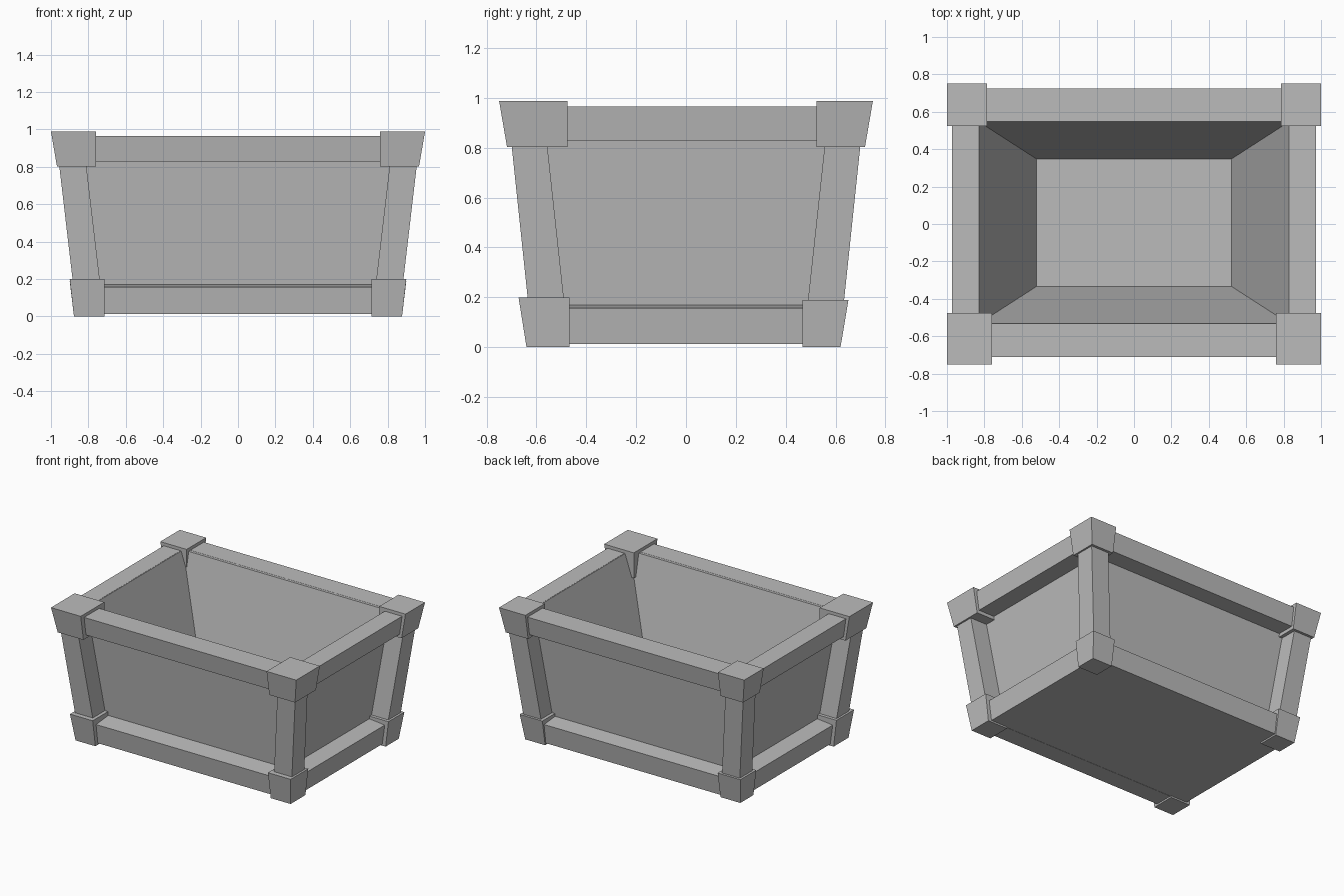
import bpy
import bmesh

cube = bpy.data.objects.get("Cube")
if cube:
    bpy.data.objects.remove(cube, do_unlink=True)

GREY = (0.5, 0.5, 0.5, 1)
grey = bpy.data.materials.new("plain grey")
grey.use_nodes = True
grey.diffuse_color = GREY
grey.node_tree.nodes["Principled BSDF"].inputs["Base Color"].default_value = GREY


def loft(name, sections, loop=False):
    """Join rectangles (x0, x1, y0, y1, z); loop closes them into a frame."""
    bm = bmesh.new()
    rings = [[bm.verts.new(p) for p in
              ((x0, y0, z), (x1, y0, z), (x1, y1, z), (x0, y1, z))]
             for x0, x1, y0, y1, z in sections]
    pairs = list(zip(rings, rings[1:]))
    if loop:
        pairs.append((rings[-1], rings[0]))
    else:
        bm.faces.new(rings[0])
        bm.faces.new(rings[-1])
    for a, b in pairs:
        for i in range(4):
            j = (i + 1) % 4
            bm.faces.new((a[i], a[j], b[j], b[i]))
    bmesh.ops.recalc_face_normals(bm, faces=bm.faces)
    mesh = bpy.data.meshes.new(name)
    bm.to_mesh(mesh)
    bm.free()
    mesh.materials.append(grey)
    obj = bpy.data.objects.new(name, mesh)
    bpy.context.collection.objects.link(obj)
    return obj


def centred(sections, shift=0.0):
    """Turn (half width, half depth, z) into full rectangles."""
    return [(-w, w, shift - d, shift + d, z) for w, d, z in sections]


# Tapered tub: outside wall upward, over the rim, down to the inner floor
loft("tub", centred([(0.725, 0.48, 0.012), (0.822, 0.567, 0.827),
                     (0.84, 0.585, 0.964), (0.83, 0.54, 0.964),
                     (0.52, 0.34, 0.05)], 0.007))

# Rails running around the foot and the rim
loft("bottom_rail", centred([(0.85, 0.612, 0.012), (0.87, 0.632, 0.157),
                             (0.74, 0.49, 0.17), (0.72, 0.475, 0.012)]), True)
loft("top_rail", centred([(0.952, 0.695, 0.827), (0.972, 0.717, 0.965),
                          (0.835, 0.56, 0.965), (0.80, 0.54, 0.827)], 0.007), True)


def corner(name, sx, sy, sections):
    """Place a block given as (inner x, outer x, inner y, outer y, z)."""
    loft(name, [(sx * a, sx * b, sy * c, sy * d, z) for a, b, c, d, z in sections])


# Corner posts with a foot block and a cap block each
for sx, side in ((1, "left"), (-1, "right")):
    for sy, end in ((-1, "front"), (1, "back")):
        tag = f"{end}_{side}"
        back = sy > 0
        corner("post_" + tag, sx, sy, [(0.728, 0.873, 0.48, 0.625, 0.1),
                                       (0.816, 0.961, 0.561, 0.704, 0.85)])
        foot_d, foot_z = (0.62, 0.19) if back else (0.64, 0.2)
        corner("foot_" + tag, sx, sy, [(0.715, 0.877, 0.467, foot_d, 0.0),
                                       (0.715, 0.9, 0.467, foot_d + 0.032, foot_z)])
        cap_x, cap_y = (0.785, 0.523) if back else (0.758, 0.475)
        corner("cap_" + tag, sx, sy, [(cap_x, 0.968, cap_y, 0.718, 0.802),
                                      (cap_x, 1.0, cap_y, 0.75, 0.988)])
